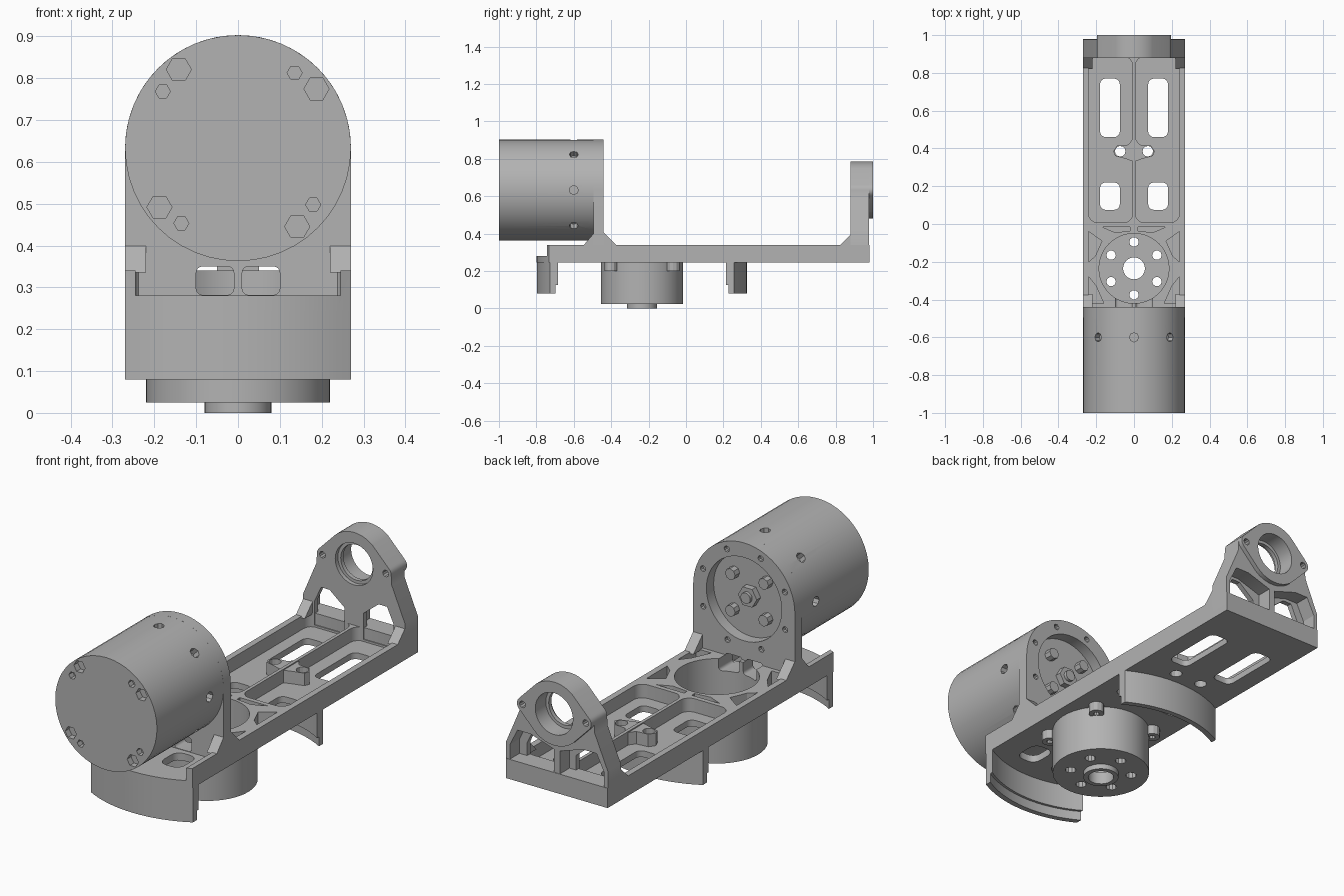
import bpy, bmesh, math
from mathutils import Matrix

if "Cube" in bpy.data.objects:
    bpy.data.objects.remove(bpy.data.objects["Cube"])

grey = bpy.data.materials.new("machined_grey")
grey.use_nodes = True
tone = (0.45, 0.45, 0.45, 1)
grey.diffuse_color = tone
grey.node_tree.nodes["Principled BSDF"].inputs["Base Color"].default_value = tone

TURN_Y = -0.235   # vertical turning axis
AXIS_Z = 0.633    # horizontal tilting axis


def prism(name, pts, axis, lo, hi):
    """Extrude a 2D outline along an axis."""
    place = {"x": lambda u, v, w: (w, u, v),
             "y": lambda u, v, w: (u, w, v),
             "z": lambda u, v, w: (u, v, w)}[axis]
    bm = bmesh.new()
    a, b = ([bm.verts.new(place(u, v, w)) for u, v in pts] for w in (lo, hi))
    bm.faces.new(a)
    bm.faces.new(b)
    for i in range(len(pts)):
        j = (i + 1) % len(pts)
        bm.faces.new((a[i], a[j], b[j], b[i]))
    bmesh.ops.recalc_face_normals(bm, faces=bm.faces)
    mesh = bpy.data.meshes.new(name)
    bm.to_mesh(mesh)
    bm.free()
    mesh.materials.append(grey)
    ob = bpy.data.objects.new(name, mesh)
    bpy.context.collection.objects.link(ob)
    return ob


def arc(cx, cy, r, start, end, n=12):
    out = []
    for i in range(n + 1):
        t = math.radians(start + (end - start) * i / n)
        out.append((cx + r * math.cos(t), cy + r * math.sin(t)))
    return out


def circle(cx, cy, r, n=48):
    return arc(cx, cy, r, 0, 360, n)[:-1]


def polar(cx, cy, r, deg):
    return arc(cx, cy, r, deg, deg, 1)[0]


def rounded(x0, x1, y0, y1, r):
    return (arc(x1 - r, y1 - r, r, 0, 90, 4) + arc(x0 + r, y1 - r, r, 90, 180, 4)
            + arc(x0 + r, y0 + r, r, 180, 270, 4) + arc(x1 - r, y0 + r, r, 270, 360, 4))


def flip(pts):
    return [(-u, v) for u, v in reversed(pts)]


def cut_with(target, cutter):
    mod = target.modifiers.new("cut", "BOOLEAN")
    mod.operation = "DIFFERENCE"
    mod.solver = "EXACT"
    mod.object = cutter
    bpy.context.view_layer.objects.active = target
    bpy.ops.object.modifier_apply(modifier=mod.name)
    bpy.data.objects.remove(cutter)


def cut(target, pts, axis, lo, hi, both=False):
    for outline in ([pts, flip(pts)] if both else [pts]):
        cut_with(target, prism("cutter", outline, axis, lo, hi))


def smooth(ob):
    bpy.ops.object.select_all(action="DESELECT")
    ob.select_set(True)
    bpy.context.view_layer.objects.active = ob
    bpy.ops.object.shade_smooth_by_angle(angle=math.radians(25))


def sector(r, side):
    """Arc about the turning axis, clipped to the tray width."""
    half = math.degrees(math.asin(0.27 / r))
    return arc(0, TURN_Y, r, side * 90 - half, side * 90 + half, 16)


# Tray with rounded front end
tray = prism("tray", [(0.27, 0.98), (-0.27, 0.98)] + sector(0.565, -1), "z", 0.245, 0.34)
cut(tray, rounded(-0.245, 0.245, -0.95, -0.49, 0.02), "z", 0.28, 0.5)
cut(tray, rounded(0.008, 0.24, 0.008, 0.885, 0.045), "z", 0.275, 0.5, True)
cut(tray, rounded(0.075, 0.18, 0.46, 0.77, 0.03), "z", 0.2, 0.5, True)
cut(tray, rounded(0.075, 0.18, 0.075, 0.22, 0.03), "z", 0.2, 0.5, True)
cut(tray, circle(0, TURN_Y, 0.185), "z", 0.2, 0.5)
cut(tray, [(0.02, -0.015), (0.17, -0.015), (0.1, -0.045), (0.02, -0.036)], "z", 0.275, 0.5, True)
cut(tray, [(0.24, -0.04), (0.24, -0.2), (0.205, -0.17), (0.17, -0.09)], "z", 0.275, 0.5, True)
cut(tray, [(0.24, -0.28), (0.24, -0.42), (0.16, -0.42), (0.2, -0.33)], "z", 0.275, 0.5, True)
cut(tray, rounded(0.04, 0.15, -0.66, -0.52, 0.04), "z", 0.2, 0.5, True)
cut(tray, rounded(0.01, 0.1, 0.282, 0.35, 0.015), "y", -0.55, -0.38, True)

# Cable clamp web on the centre rib
half_web = [(0, 0.33), (0.045, 0.345), (0.1, 0.36), (0.11, 0.385), (0.09, 0.415), (0.03, 0.42), (0, 0.46)]
web = prism("rib_web", half_web + flip(half_web)[1:-1], "z", 0.27, 0.335)
for part in (tray, web):
    cut(part, circle(0.073, 0.385, 0.028, 12), "z", 0.2, 0.5, True)

# Motor mounting plate with arched top
plate = prism("motor_plate", [(-0.27, 0.26), (0.27, 0.26)] + arc(0, AXIS_Z, 0.27, 0, 180, 32), "y", -0.495, -0.44)
cut(plate, circle(0, AXIS_Z, 0.2), "y", -0.6, -0.3)
cut(plate, rounded(0.01, 0.1, 0.282, 0.35, 0.015), "y", -0.55, -0.38, True)
cut(plate, circle(0, TURN_Y, 0.185), "z", 0.2, 0.34)
for k in range(8):
    cut(plate, circle(*polar(0, AXIS_Z, 0.235, 22 + 45 * k), 0.014, 10), "y", -0.46, -0.4)

# Motor body with screw holes in its front face and around its side
motor = prism("motor_body", circle(0, AXIS_Z, 0.27), "y", -1, -0.495)
for k in range(4):
    cut(motor, circle(*polar(0, AXIS_Z, 0.235, 37 + 90 * k), 0.03, 6), "y", -1.1, -0.97)
    cut(motor, circle(*polar(0, AXIS_Z, 0.225, 53 + 90 * k), 0.018, 6), "y", -1.1, -0.97)
for k in range(8):
    hole = prism("cutter", circle(0, 0, 0.024, 8), "z", 0.235, 0.32)
    hole.matrix_world = Matrix.Translation((0, -0.6, AXIS_Z)) @ Matrix.Rotation(math.pi / 4 * k, 4, "Y")
    bpy.context.view_layer.update()
    cut_with(motor, hole)

# Motor output shaft, nut and screws inside the plate opening
prism("shaft_nut", circle(0, AXIS_Z, 0.05, 6), "y", -0.5, -0.465)
shaft = prism("motor_shaft", circle(0, AXIS_Z, 0.026, 16), "y", -0.5, -0.45)
screws = [prism("motor_screw", circle(*polar(0, AXIS_Z, 0.125, 45 + 90 * k), 0.027, 8), "y", -0.5, -0.46)
          for k in range(4)]

# Rear bearing bracket
lug = arc(0.16, AXIS_Z, 0.037, -50, 50, 6)
crown = arc(0, AXIS_Z, 0.152, 50, 130, 16)
side = [(0.27, 0.26), (0.27, 0.42), (0.2, 0.585)] + arc(0.16, AXIS_Z, 0.037, 0, 50, 4)
bracket = prism("bearing_bracket", side + crown + flip(side), "y", 0.88, 0.978)
cut(bracket, [(0.015, 0.27), (0.25, 0.27), (0.25, 0.41), (0.21, 0.49), (0.14, 0.49), (0.015, 0.45)],
    "y", 0.905, 1.1, True)
cut(bracket, [(0.05, 0.285), (0.21, 0.285), (0.21, 0.4), (0.175, 0.475), (0.13, 0.475), (0.05, 0.41)],
    "y", 0.8, 1.0, True)

# Bearing flange
flange = prism("bearing_flange", lug + crown + flip(lug) + arc(0, AXIS_Z, 0.152, 230, 310, 16), "y", 0.975, 1.0)
for part in (bracket, flange):
    cut(part, circle(0, AXIS_Z, 0.1, 32), "y", 0.8, 1.1)
    cut(part, circle(0.168, AXIS_Z, 0.016, 10), "y", 0.8, 1.1, True)
seat = prism("bearing_seat", circle(0, AXIS_Z, 0.105, 32), "y", 0.9, 0.92)
cut(seat, circle(0, AXIS_Z, 0.085, 32), "y", 0.8, 1.1)

# Corner gussets on both sides
for x in (-0.245, 0.245):
    prism("motor_gusset", [(-0.55, 0.335), (-0.49, 0.405), (-0.44, 0.405), (-0.37, 0.335)],
          "x", x - 0.025, x + 0.025)
    prism("bracket_gusset", [(0.82, 0.335), (0.885, 0.4), (0.885, 0.335)], "x", x - 0.025, x + 0.025)

# Curved skirts under the tray, front and back
skirts = []
for label, s, top in (("front", -1, 0.27), ("back", 1, 0.25)):
    skirts.append(prism(label + "_skirt", sector(0.562, s) + sector(0.536, s)[::-1], "z", 0.08, top))
    skirts.append(prism(label + "_skirt_step", sector(0.538, s) + sector(0.524, s)[::-1], "z", 0.125, 0.25))

# Turntable cup under the tray
cup = prism("turntable_cup", circle(0, TURN_Y, 0.22), "z", 0.025, 0.25)
cut(cup, circle(0, TURN_Y, 0.185), "z", 0.06, 0.5)
boss = prism("turntable_boss", circle(0, TURN_Y, 0.08, 32), "z", 0, 0.04)
for part in (cup, boss):
    cut(part, circle(0, TURN_Y, 0.058, 24), "z", -0.1, 0.2)
for k in range(6):
    cut(cup, circle(*polar(0, TURN_Y, 0.14, 30 + 60 * k), 0.025, 10), "z", -0.1, 0.2)
lugs = []
for k in range(4):
    x, y = polar(0, TURN_Y, 0.235, 45 + 90 * k)
    peg = prism("cup_lug", circle(x, y, 0.035, 12), "z", 0.2, 0.25)
    cut(peg, circle(x, y, 0.014, 8), "z", 0.1, 0.235)
    cut(peg, circle(0, TURN_Y, 0.2), "z", 0.1, 0.4)
    lugs.append(peg)

for ob in [tray, web, plate, motor, shaft, bracket, flange, seat, cup, boss] + screws + skirts + lugs:
    smooth(ob)
